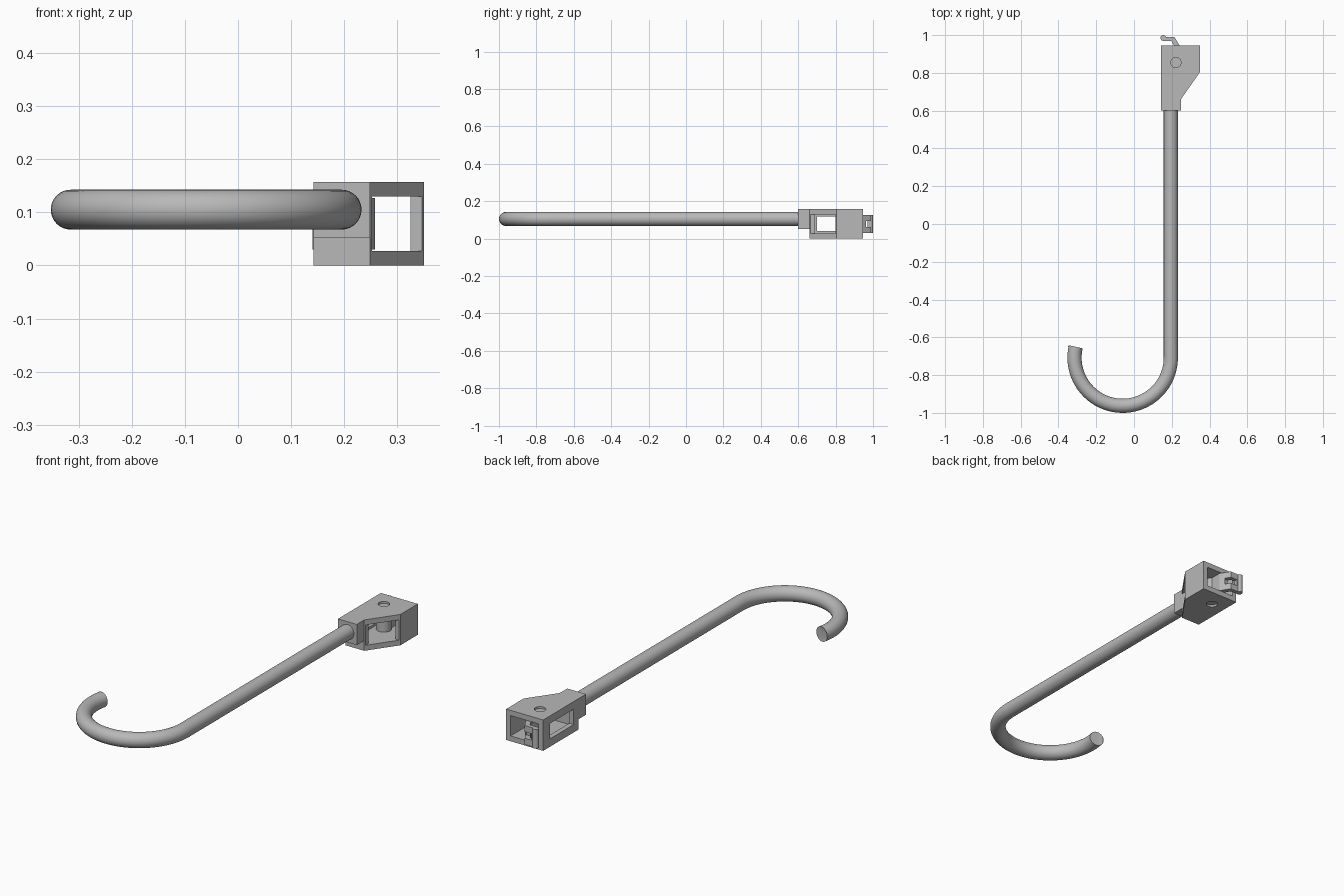
import bpy, bmesh, math
from mathutils import Vector

cube = bpy.data.objects.get("Cube")
if cube:
    bpy.data.objects.remove(cube, do_unlink=True)

steel = bpy.data.materials.new("plain grey steel")
steel.use_nodes = True
GREY = (0.48, 0.48, 0.48, 1)
steel.diffuse_color = GREY
steel.node_tree.nodes["Principled BSDF"].inputs["Base Color"].default_value = GREY


def finish(name, bm):
    bmesh.ops.recalc_face_normals(bm, faces=bm.faces)
    mesh = bpy.data.meshes.new(name)
    bm.to_mesh(mesh)
    bm.free()
    mesh.materials.append(steel)
    obj = bpy.data.objects.new(name, mesh)
    bpy.context.collection.objects.link(obj)
    return obj


def prism(name, outline, z0, z1):
    """Extrude a plan outline between two heights."""
    bm = bmesh.new()
    face = bm.faces.new([bm.verts.new((x, y, z0)) for x, y in outline])
    top = bmesh.ops.extrude_face_region(bm, geom=[face])["geom"]
    verts = [v for v in top if isinstance(v, bmesh.types.BMVert)]
    bmesh.ops.translate(bm, verts=verts, vec=(0, 0, z1 - z0))
    return finish(name, bm)


def box(name, x0, x1, y0, y1, z0, z1):
    return prism(name, [(x0, y0), (x1, y0), (x1, y1), (x0, y1)], z0, z1)


def disc(x, y, r, n=32):
    return [(x + r * math.cos(i * math.tau / n), y + r * math.sin(i * math.tau / n))
            for i in range(n)]


def cut(obj, cutters):
    bpy.context.view_layer.objects.active = obj
    for cutter in cutters:
        cutter.hide_render = True
        mod = obj.modifiers.new("cut", 'BOOLEAN')
        mod.operation = 'DIFFERENCE'
        mod.solver = 'EXACT'
        mod.object = cutter
        bpy.ops.object.modifier_apply(modifier=mod.name)
        bpy.data.objects.remove(cutter, do_unlink=True)


def smooth(obj, degrees):
    bpy.ops.object.select_all(action='DESELECT')
    obj.select_set(True)
    bpy.context.view_layer.objects.active = obj
    bpy.ops.object.shade_smooth_by_angle(angle=math.radians(degrees))


# Hook: straight shank, round bend, slanted pointed tip
ROD, BEND, MID_Z = 0.0375, 0.255, 0.105
bend_x, bend_y = -0.06, -0.7075
SIDES, STEPS, SWEEP = 32, 40, math.radians(193)
sections = [(Vector((bend_x + BEND, 0.64, MID_Z)), Vector((1, 0, 0)))]
for i in range(STEPS + 1):
    a = -SWEEP * i / STEPS
    out = Vector((math.cos(a), math.sin(a), 0))
    sections.append((Vector((bend_x, bend_y, MID_Z)) + out * BEND, out))
bm = bmesh.new()
rings = []
for centre, out in sections:
    ring = []
    for j in range(SIDES):
        t = math.tau * j / SIDES
        ring.append(bm.verts.new(centre + ROD * (out * math.cos(t) + Vector((0, 0, math.sin(t))))))
    rings.append(ring)
tip = bm.verts.new((-0.351, -0.648, MID_Z))
for j in range(SIDES):
    k = (j + 1) % SIDES
    for a, b in zip(rings, rings[1:]):
        bm.faces.new((a[j], a[k], b[k], b[j]))
    bm.faces.new((rings[-1][j], rings[-1][k], tip))
bm.faces.new(rings[0])
hook = finish("hook_rod", bm)
smooth(hook, 25)

# Housing: hollow block with a narrow neck and one slanted corner
TOP, LEFT, RIGHT, BACK = 0.157, 0.142, 0.35, 0.945
PIN_X, PIN_Y, PIN_R = 0.222, 0.855, 0.027
housing = prism("housing", [(LEFT, 0.6), (0.248, 0.6), (0.248, 0.66), (RIGHT, 0.805),
                            (RIGHT, BACK), (LEFT, BACK)], 0, TOP)
cut(housing, [
    box("neck_step_cutter", 0.1, 0.4, 0.5, 0.66, -0.1, 0.052),
    prism("cavity_cutter", [(0.252, 0.55), (0.4, 0.55), (0.4, 0.8), (0.325, 0.8),
                            (0.325, 1.1), (0.167, 1.1), (0.167, 0.688), (0.252, 0.688)],
          0.027, 0.13),
    box("side_window_cutter", 0.1, 0.2, 0.7, 0.89, 0.04, 0.118),
    prism("pin_hole_cutter", disc(PIN_X, PIN_Y, PIN_R), -0.1, 0.3),
])

# Pivot pin, sunk a little below both plates
pin = prism("pivot_pin", disc(PIN_X, PIN_Y, PIN_R), 0.01, TOP - 0.01)
smooth(pin, 30)

# Latch lever: hub on the pin, arm out of the open back, rounded thumb bar
LOW, HIGH = 0.03, 0.127
hub = prism("latch_hub", disc(PIN_X, PIN_Y, 0.036), LOW, HIGH)
smooth(hub, 30)
arm = prism("latch_arm", [(0.2, 0.86), (0.244, 0.86), (0.244, 0.94), (0.214, 0.99),
                          (0.152, 0.99), (0.152, 0.97), (0.198, 0.97), (0.214, 0.94)],
            LOW, HIGH)
cut(arm, [box("arm_notch_cutter", 0.175, 0.23, 0.955, 1.1, 0.062, 0.095)])
bar = prism("latch_thumb_bar", disc(0.155, 0.985, 0.015, 16), LOW, HIGH)
smooth(bar, 30)
